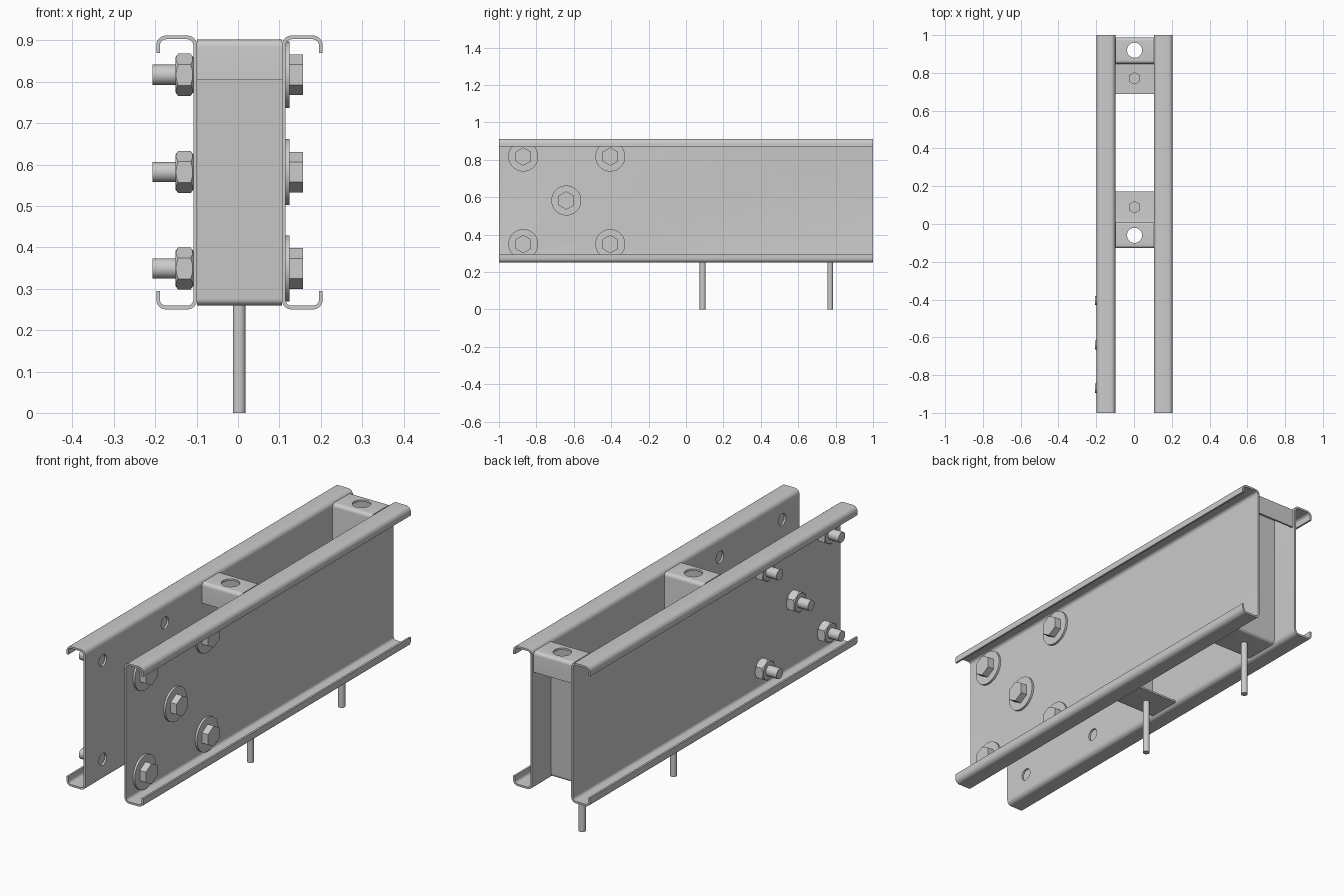
import bpy, bmesh, math
from mathutils import Vector

if "Cube" in bpy.data.objects:
    bpy.data.objects.remove(bpy.data.objects["Cube"])


def finish(name, bm):
    bmesh.ops.recalc_face_normals(bm, faces=bm.faces[:])
    me = bpy.data.meshes.new(name)
    bm.to_mesh(me)
    bm.free()
    ob = bpy.data.objects.new(name, me)
    bpy.context.collection.objects.link(ob)
    return ob


def smooth(ob):
    bpy.ops.object.select_all(action='DESELECT')
    ob.select_set(True)
    bpy.context.view_layer.objects.active = ob
    bpy.ops.object.shade_smooth_by_angle(angle=math.radians(30))


def boolean(ob, cutter, op='DIFFERENCE'):
    bpy.context.view_layer.objects.active = ob
    m = ob.modifiers.new("cut", 'BOOLEAN')
    m.operation, m.object, m.solver = op, cutter, 'EXACT'
    bpy.ops.object.modifier_apply(modifier=m.name)
    bpy.data.objects.remove(cutter)


def lathe(name, axis, center, rings, n):
    """Stack of n-sided rings (position, radius) along x or z, capped."""
    bm = bmesh.new()
    loops = []
    for p, r in rings:
        loop = []
        for i in range(n):
            a = 2 * math.pi * i / n
            s, c = r * math.sin(a), r * math.cos(a)
            off = (p, s, c) if axis == 'x' else (s, c, p)
            loop.append(bm.verts.new(Vector(center) + Vector(off)))
        loops.append(loop)
    for a, b in zip(loops, loops[1:]):
        for i in range(n):
            j = (i + 1) % n
            bm.faces.new((a[i], a[j], b[j], b[i]))
    bm.faces.new(loops[0])
    bm.faces.new(loops[-1])
    return finish(name, bm)


def fillet(pts, r, steps=6):
    """Round the inner corners of a right-angled polyline; returns points and normals."""
    pts = [Vector(p) for p in pts]
    out = []
    d = (pts[1] - pts[0]).normalized()
    out.append((pts[0], Vector((-d.y, d.x))))
    for a, b, c in zip(pts, pts[1:], pts[2:]):
        d1, d2 = (b - a).normalized(), (c - b).normalized()
        mid = b - d1 * r + d2 * r
        for k in range(steps + 1):
            t = math.pi / 2 * k / steps
            p = mid - d2 * r * math.cos(t) + d1 * r * math.sin(t)
            tan = d1 * math.cos(t) + d2 * math.sin(t)
            out.append((p, Vector((-tan.y, tan.x))))
    d = (pts[-1] - pts[-2]).normalized()
    out.append((pts[-1], Vector((-d.y, d.x))))
    return out


def bent_sheet(name, pts, r, t, place, lo, hi):
    """Extrude a bent sheet-metal section from lo to hi; place maps (u, v, w) to xyz."""
    line = fillet(pts, r)
    sec = [p + n * t / 2 for p, n in line] + [p - n * t / 2 for p, n in reversed(line)]
    bm = bmesh.new()
    ends = [[bm.verts.new(place(p.x, p.y, w)) for p in sec] for w in (lo, hi)]
    n, h = len(sec), len(line)
    for i in range(n):
        j = (i + 1) % n
        bm.faces.new((ends[0][i], ends[0][j], ends[1][j], ends[1][i]))
    for e in ends:
        for i in range(h - 1):
            bm.faces.new((e[i], e[i + 1], e[n - 2 - i], e[n - 1 - i]))
    return finish(name, bm)


BOLTS = [(-0.87, 0.817), (-0.405, 0.817), (-0.64, 0.582), (-0.87, 0.349), (-0.405, 0.349)]

# Lipped channels, open sides facing outwards, with bolt holes through the webs
section = [(0.094, 0.87), (0.094, 0.9075), (0.0045, 0.9075),
           (0.0045, 0.2545), (0.094, 0.2545), (0.094, 0.294)]
for name, x0, s in (("left_channel", -0.099, -1), ("right_channel", 0.106, 1)):
    ch = bent_sheet(name, section, 0.019, 0.009,
                    lambda u, v, w: (x0 + s * u, w, v), -1, 1)
    for y, z in BOLTS:
        boolean(ch, lathe("hole_cutter", 'x', (x0, y, z), [(-0.03, 0.028), (0.03, 0.028)], 32))
    smooth(ch)

# Bolt sets: washer and head on the right, nut and bolt end on the left
for i, (y, z) in enumerate(BOLTS):
    c = (0, y, z)
    smooth(lathe(f"washer_{i}", 'x', c, [(0.115, 0.08), (0.125, 0.08)], 48))
    lathe(f"bolt_head_{i}", 'x', c, [(0.125, 0.049), (0.157, 0.049)], 6)
    smooth(lathe(f"bolt_end_{i}", 'x', c, [(-0.207, 0.0245), (-0.108, 0.0245)], 32))
    nut = lathe(f"nut_{i}", 'x', c, [(-0.151, 0.051), (-0.108, 0.051)], 6)
    boolean(nut, lathe("nut_chamfer", 'x', c,
                       [(-0.152, 0.041), (-0.144, 0.0515), (-0.115, 0.0515), (-0.107, 0.041)], 48),
            'INTERSECT')

# Z-shaped brackets between the channels, mirrored about y = 0.43, each with a hanging bolt
zsec = [(0.5535, 0.805), (0.5535, 0.8975), (0.4235, 0.8975), (0.4235, 0.2645), (0.258, 0.2645)]
for name, s in (("end", 1), ("middle", -1)):
    br = bent_sheet(f"{name}_bracket", zsec, 0.012, 0.009,
                    lambda u, v, w: (w, 0.43 + s * u, v), -0.099, 0.106)
    boolean(br, lathe("hole_cutter", 'z', (0.003, 0.43 + s * 0.49, 0.9),
                      [(-0.03, 0.04), (0.03, 0.04)], 40))
    smooth(br)
    c = (0.003, 0.43 + s * 0.341, 0)
    smooth(lathe(f"{name}_rod", 'z', c, [(0, 0.0155), (0.27, 0.0155)], 32))
    lathe(f"{name}_rod_head", 'z', c, [(0.269, 0.033), (0.292, 0.033)], 6)
